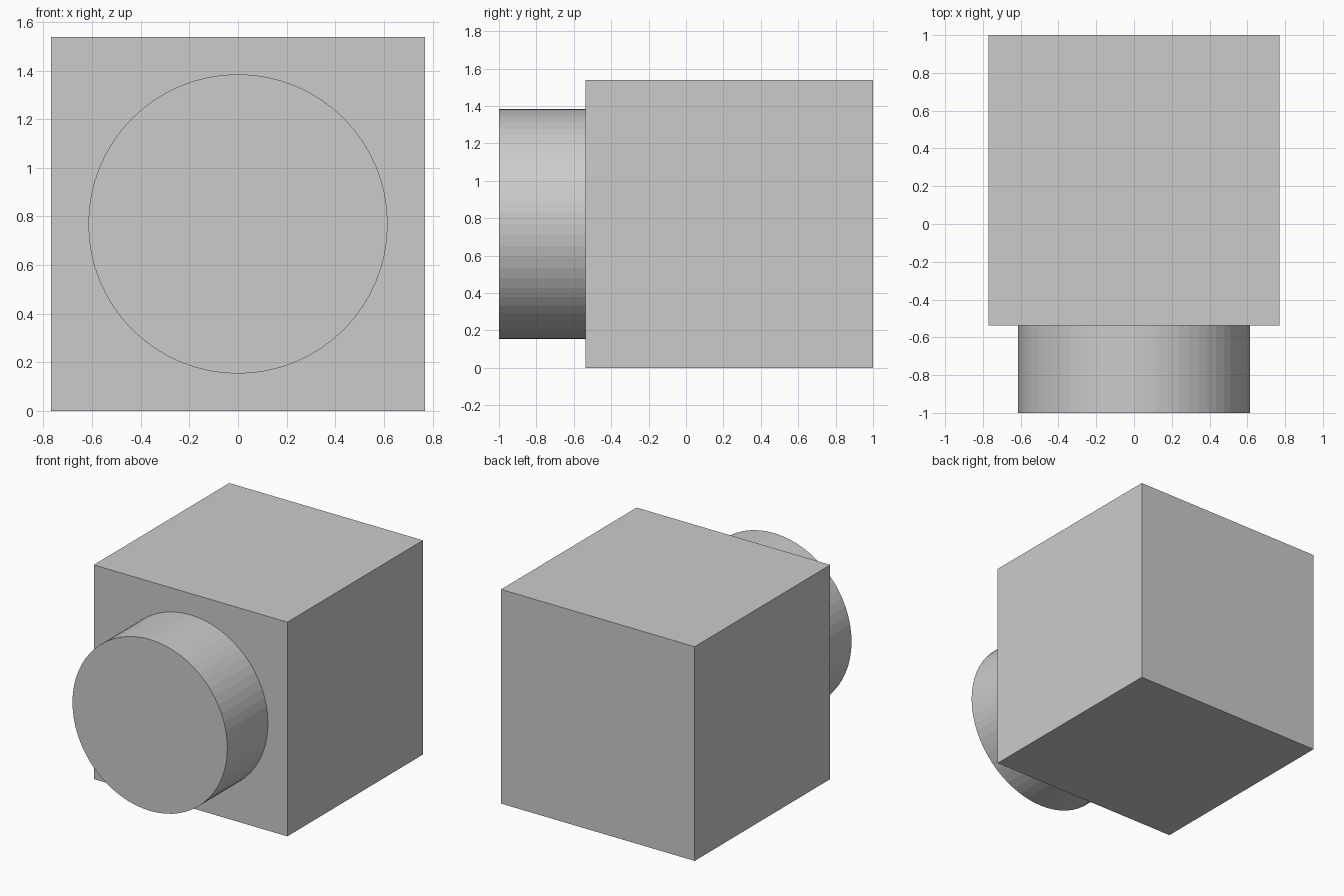
import bpy, math

if "Cube" in bpy.data.objects:
    bpy.data.objects.remove(bpy.data.objects["Cube"])

SIDE = 2 / 1.3           # cube edge
DEPTH = 0.3 * SIDE       # how far the boss stands out
RADIUS = 0.4 * SIDE
FRONT = 1 - SIDE         # y of the cube's front face

# Cube body
bpy.ops.mesh.primitive_cube_add(size=SIDE, location=(0, 1 - SIDE / 2, SIDE / 2))
bpy.context.object.name = "block"

# Round boss on the front face
bpy.ops.mesh.primitive_cylinder_add(
    vertices=64, radius=RADIUS, depth=DEPTH,
    location=(0, FRONT - DEPTH / 2, SIDE / 2), rotation=(math.pi / 2, 0, 0))
bpy.context.object.name = "front_boss"
